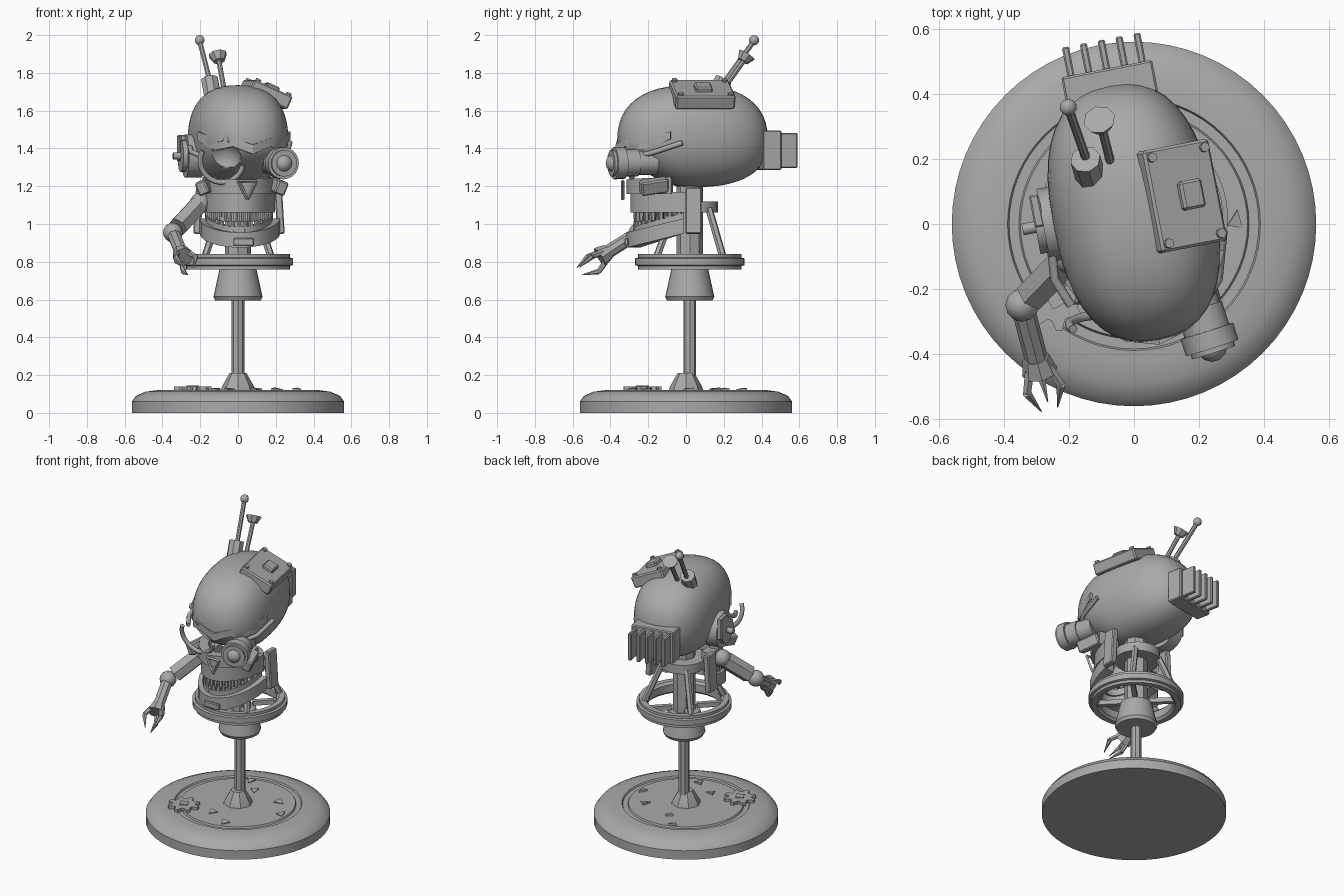
import bpy, bmesh, math, random
from mathutils import Vector, Matrix, Euler

if "Cube" in bpy.data.objects:
    bpy.data.objects.remove(bpy.data.objects["Cube"])
random.seed(4)
YAW = math.radians(11)

grey = bpy.data.materials.new("plain grey")
grey.use_nodes = True
GREY = (0.4, 0.4, 0.4, 1)
grey.diffuse_color = GREY
grey.node_tree.nodes["Principled BSDF"].inputs["Base Color"].default_value = GREY


def finish(name, bm, angle=32):
    bmesh.ops.recalc_face_normals(bm, faces=bm.faces)
    me = bpy.data.meshes.new(name)
    bm.to_mesh(me)
    bm.free()
    me.materials.append(grey)
    me.shade_smooth()
    me.set_sharp_from_angle(angle=math.radians(angle))
    ob = bpy.data.objects.new(name, me)
    bpy.context.collection.objects.link(ob)
    return ob


def rod(name, a, b, r1, r2=None, n=8):
    a, b = Vector(a), Vector(b)
    d = b - a
    bm = bmesh.new()
    m = Matrix.Translation((a + b) / 2) @ d.to_track_quat('Z', 'Y').to_matrix().to_4x4()
    bmesh.ops.create_cone(bm, cap_ends=True, segments=n, radius1=r1,
                          radius2=r1 if r2 is None else r2, depth=d.length, matrix=m)
    return finish(name, bm)


def box(name, c, size, rot=(0, 0, 0), bevel=0.0):
    bm = bmesh.new()
    m = Matrix.Translation(c) @ Euler(rot).to_matrix().to_4x4() @ Matrix.Diagonal((*size, 1))
    bmesh.ops.create_cube(bm, size=1, matrix=m)
    if bevel:
        bmesh.ops.bevel(bm, geom=bm.edges[:], offset=bevel, segments=1, affect='EDGES')
    return finish(name, bm)


def ball(name, c, r, n=12):
    bm = bmesh.new()
    bmesh.ops.create_uvsphere(bm, u_segments=n, v_segments=n // 2 + 2, radius=r,
                              matrix=Matrix.Translation(c))
    return finish(name, bm, 50)


def lathe(name, profile, c, n=48, closed=False):
    bm = bmesh.new()
    vs = [bm.verts.new((r, 0, z)) for r, z in profile]
    es = [bm.edges.new(p) for p in zip(vs, vs[1:])]
    if closed:
        es.append(bm.edges.new((vs[-1], vs[0])))
    bmesh.ops.spin(bm, geom=vs + es, axis=(0, 0, 1), cent=(0, 0, 0), steps=n, angle=math.tau)
    bmesh.ops.remove_doubles(bm, verts=bm.verts, dist=1e-4)
    bmesh.ops.translate(bm, verts=bm.verts, vec=c)
    return finish(name, bm)


def band(name, c, rx, ry, t, stations, yaw=0.0):
    """Curved strip around the front; stations are (degrees, low, high)."""
    bm = bmesh.new()
    rings = []
    for deg, lo, hi in stations:
        s, k = math.sin(math.radians(deg)), -math.cos(math.radians(deg))
        rings.append([bm.verts.new((s * (rx - i), k * (ry - i), z))
                      for i, z in ((0, lo), (0, hi), (t, hi), (t, lo))])
    for p, q in zip(rings, rings[1:]):
        for i in range(4):
            bm.faces.new((p[i], p[i - 1], q[i - 1], q[i]))
    bm.faces.new(rings[0])
    bm.faces.new(rings[-1])
    bmesh.ops.transform(bm, verts=bm.verts,
                        matrix=Matrix.Translation(c) @ Matrix.Rotation(yaw, 4, 'Z'))
    return finish(name, bm)


def tube(name, pts, r):
    cu = bpy.data.curves.new(name, 'CURVE')
    cu.dimensions = '3D'
    cu.bevel_depth, cu.bevel_resolution, cu.use_fill_caps = r, 2, True
    sp = cu.splines.new('POLY')
    sp.points.add(len(pts) - 1)
    for p, co in zip(sp.points, pts):
        p.co = (*co, 1)
    cu.materials.append(grey)
    ob = bpy.data.objects.new(name, cu)
    bpy.context.collection.objects.link(ob)


def plate(name, outline, c, h, rot=(0, 0, 0)):
    bm = bmesh.new()
    f = bm.faces.new([bm.verts.new((x, y, 0)) for x, y in outline])
    top = bmesh.ops.extrude_face_region(bm, geom=[f])["geom"]
    bmesh.ops.translate(bm, vec=(0, 0, h), verts=[v for v in top if isinstance(v, bmesh.types.BMVert)])
    bmesh.ops.transform(bm, verts=bm.verts,
                        matrix=Matrix.Translation(c) @ Euler(rot).to_matrix().to_4x4())
    return finish(name, bm)


# Stand: plinth, socket, pole, cup and hoop
lathe("plinth", [(0, 0), (.562, 0), (.562, .06), (.54, .09), (.49, .112), (.43, .12), (.39, .122),
                 (.385, .112), (.355, .112), (.35, .122), (0, .122)], (0, 0, 0), 64)
lathe("socket", [(.09, .12), (.085, .14), (.045, .21), (0, .21)], (0, 0, 0), 8)
rod("pole", (0, .02, .12), (0, .02, .62), .034)
lathe("cup", [(0, .595), (.12, .595), (.13, .615), (.098, .76), (0, .76)], (0, .02, 0), 24)
lathe("hoop", [(.225, .775), (.24, .76), (.275, .76), (.275, .778), (.29, .782), (.29, .818),
               (.275, .822), (.275, .84), (.24, .84), (.225, .825)], (0, .02, 0), 40, True)
rod("column", (0, .02, .74), (0, .02, 1.25), .07)
rod("neck_plate", (0, .03, 1.06), (0, .03, 1.12), .14, n=20)
for i in range(4):
    a = math.radians(45 + 90 * i)
    c, s = math.cos(a), math.sin(a)
    rod("strut", (.25 * c, .02 + .25 * s, .82), (.13 * c, .03 + .13 * s, 1.08), .02, n=6)
    box("hoop_spoke", (.17 * c, .02 + .17 * s, .78), (.18, .03, .03), (0, 0, a))

# Scattered cog and shards on the plinth
cog = [((.1 if i % 4 < 2 else .07) * math.cos(i * math.tau / 32),
        (.1 if i % 4 < 2 else .07) * math.sin(i * math.tau / 32)) for i in range(32)]
plate("cog", cog, (-.24, -.23, .12), .02)
box("cog_hub", (-.24, -.23, .14), (.05, .05, .012), (0, 0, .5))
for x, y in [(.315, .01), (.1, -.28), (-.05, -.2), (-.02, .2), (-.12, .3), (.2, .15)]:
    a = random.uniform(0, 6)
    tri = [(.035 * random.uniform(.6, 1.2) * math.cos(a + k * 2.1),
            .035 * math.sin(a + k * 2.1)) for k in range(3)]
    plate("shard", tri, (x, y, .118), .012, (.12, .1, 0))

# Skull: a boxy egg with a hollow eye socket
bm = bmesh.new()
bmesh.ops.create_uvsphere(bm, u_segments=40, v_segments=24, radius=1)
for v in bm.verts:
    x, y, z = (math.copysign(abs(q) ** .82, q) for q in v.co)
    if z < 0:
        x *= 1 + .12 * z
    z *= .30 if z > 0 else .24
    if z < 0 and y < -.2:
        z *= 1 + .5 * (y + .2)
    v.co = (.252 * x, .4 * y, z)
bmesh.ops.transform(bm, verts=bm.verts,
                    matrix=Matrix.Translation((0, .035, 1.435)) @ Matrix.Rotation(YAW, 4, 'Z'))
skull = finish("skull", bm, 60)
cutter = ball("socket_cutter", (-.085, -.34, 1.335), .105, 20)
cutter.hide_render = cutter.hide_viewport = True
cutter.display_type = 'WIRE'
cut = skull.modifiers.new("socket", 'BOOLEAN')
cut.operation, cut.object = 'DIFFERENCE', cutter

# Face: brow, cheeks, goggle ring and nose
band("brow", (0, .035, 0), .275, .415, .04,
     [(-66, 1.44, 1.49), (-42, 1.39, 1.45), (-22, 1.41, 1.455), (0, 1.37, 1.42),
      (22, 1.41, 1.455), (42, 1.39, 1.45), (66, 1.45, 1.49)], YAW)
tube("goggle_ring", [(-.085 + .115 * math.cos(a), -.31 - .03 * math.sin(a), 1.335 + .115 * math.sin(a))
                     for a in (math.pi * (.85 + i * .09) for i in range(13))], .014)
for side, x in ((1, .25), (-1, -.235)):
    tube("goggle_strap", [(x - .04 * side, -.25, 1.36), (x + .01 * side, -.17, 1.38),
                          (x + .025 * side, -.02, 1.43)], .014)
    box("cheek", (side * .19 + .02, -.17, 1.20), (.06, .15, .075), (.15, .35 * side, .35 * side), .008)
band("upper_lip", (.01, -.03, 0), .2, .285, .06, [(d, 1.16, 1.235 + abs(d) / 6000) for d in range(-80, 81, 20)])
corners = [(.05 + .055 * math.sin(a), -.335, 1.195 - .065 * math.cos(a))
           for a in (k * math.tau / 3 for k in range(3))]
for i in range(3):
    rod("nose_frame", corners[i - 1], corners[i], .009, n=4)

# Lens eye, turned outward
eye, out = Vector((.19, -.22, 1.325)), Vector((.3, -.95, -.02)).normalized()
for name, a, b, r in (("lens_mount", -.06, .05, .065), ("lens_barrel", .04, .12, .072),
                      ("lens_rim", .115, .17, .085), ("lens_collar", .165, .185, .07)):
    rod(name, eye + out * a, eye + out * b, r, n=20)
ball("lens_glass", eye + out * .165, .048)

# Jaws with pegs for teeth
steps = range(-90, 91, 15)
rise = lambda d: .075 * (1 - math.cos(math.radians(d)))
band("upper_jaw", (.005, 0, 0), .19, .295, .07, [(d, 1.06, 1.17) for d in steps])
band("lower_jaw", (.01, -.01, 0), .213, .305, .07, [(d, .875 + rise(d), .955 + rise(d)) for d in steps])
band("lower_gum", (.005, -.01, 0), .18, .27, .05, [(d, .94 + rise(d), .985 + rise(d)) for d in steps])
box("chin_plate", (.03, -.315, .905), (.11, .02, .04), bevel=.005)
for i in range(15):
    a = math.radians(-77 + 11 * i)
    x, y = .005 + .165 * math.sin(a), -.265 * math.cos(a)
    lift = rise(math.degrees(a)) * .6
    rod("lower_tooth", (x, y, .96 + lift), (x, y, 1.015 + lift * .6), .015, .012, 6)
    a += .09
    x, y = .005 + .165 * math.sin(a), -.265 * math.cos(a)
    rod("upper_tooth", (x, y, 1.01 + lift * .6), (x, y, 1.07), .012, .015, 6)
for side in (1, -1):
    box("jaw_hinge", (side * .215 + .005, .04, 1.07), (.04, .085, .245), (0, side * -.06, 0), .006)

# Ear disc on the right side
ear = Vector((-.255, .0, 1.36))
axis = Vector((-1, -.19, 0)).normalized()
for name, a, b, r in (("ear_base", -.06, .025, .115), ("ear_cap", .02, .05, .085), ("ear_knob", .04, .09, .018)):
    rod(name, ear + axis * a, ear + axis * b, r, n=20)
box("ear_bracket", (-.30, .04, 1.40), (.03, .1, .14), (0, 0, YAW), .005)

# Hatch on the crown
tilt = Euler((0, math.radians(24), YAW))
hatch = Matrix.Translation((.145, .085, 1.685)) @ tilt.to_matrix().to_4x4()
box("hatch", hatch.translation, (.225, .32, .075), tilt, .008)
box("hatch_button", hatch @ Vector((.015, 0, .045)), (.075, .09, .035), tilt, .008)
for sx in (-1, 1):
    for sy in (-1, 1):
        rod("hatch_bolt", hatch @ Vector((sx * .09, sy * .135, .03)),
            hatch @ Vector((sx * .09, sy * .135, .05)), .015)

# Aerials
rod("aerial_base", (-.135, .15, 1.68), (-.15, .20, 1.765), .047)
rod("aerial", (-.14, .18, 1.72), (-.203, .36, 1.97), .014)
ball("aerial_tip", (-.203, .36, 1.973), .027, 10)
rod("short_aerial", (-.07, .18, 1.69), (-.105, .32, 1.885), .014)
rod("aerial_dish", (-.1, .3, 1.862), (-.107, .322, 1.897), .03, .05)

# Radiator on the back
rad = Matrix.Translation((-.075, .43, 1.39)) @ Matrix.Rotation(YAW, 4, 'Z')
box("radiator", rad.translation, (.285, .1, .21), (0, 0, YAW), .006)
for i in range(5):
    box("radiator_fin", rad @ Vector((-.112 + .056 * i, .09, 0)), (.022, .1, .185), (0, 0, YAW), .005)

# Arm and claw on the right side
shoulder, elbow, wrist = Vector((-.2, -.1, 1.11)), Vector((-.345, -.25, .955)), Vector((-.295, -.44, .835))
ball("shoulder", shoulder, .055)
rod("upper_arm", shoulder.lerp(elbow, .1), shoulder.lerp(elbow, .8), .055, n=6)
ball("elbow", elbow, .052)
rod("forearm", elbow, wrist, .036)
reach = (wrist - elbow).normalized()
rod("wrist_collar", wrist - reach * .035, wrist + reach * .02, .042, .056)
side = reach.cross(Vector((0, 0, 1))).normalized()
up = side.cross(reach)
for a in (.5, 2.6, 4.7):
    o = side * math.cos(a) + up * math.sin(a)
    knuckle = wrist + reach * .065 + o * .062
    rod("claw_root", wrist + o * .035, knuckle, .016, .014, 6)
    rod("claw_tip", knuckle, wrist + reach * .15 + o * .03, .015, .002, 6)
